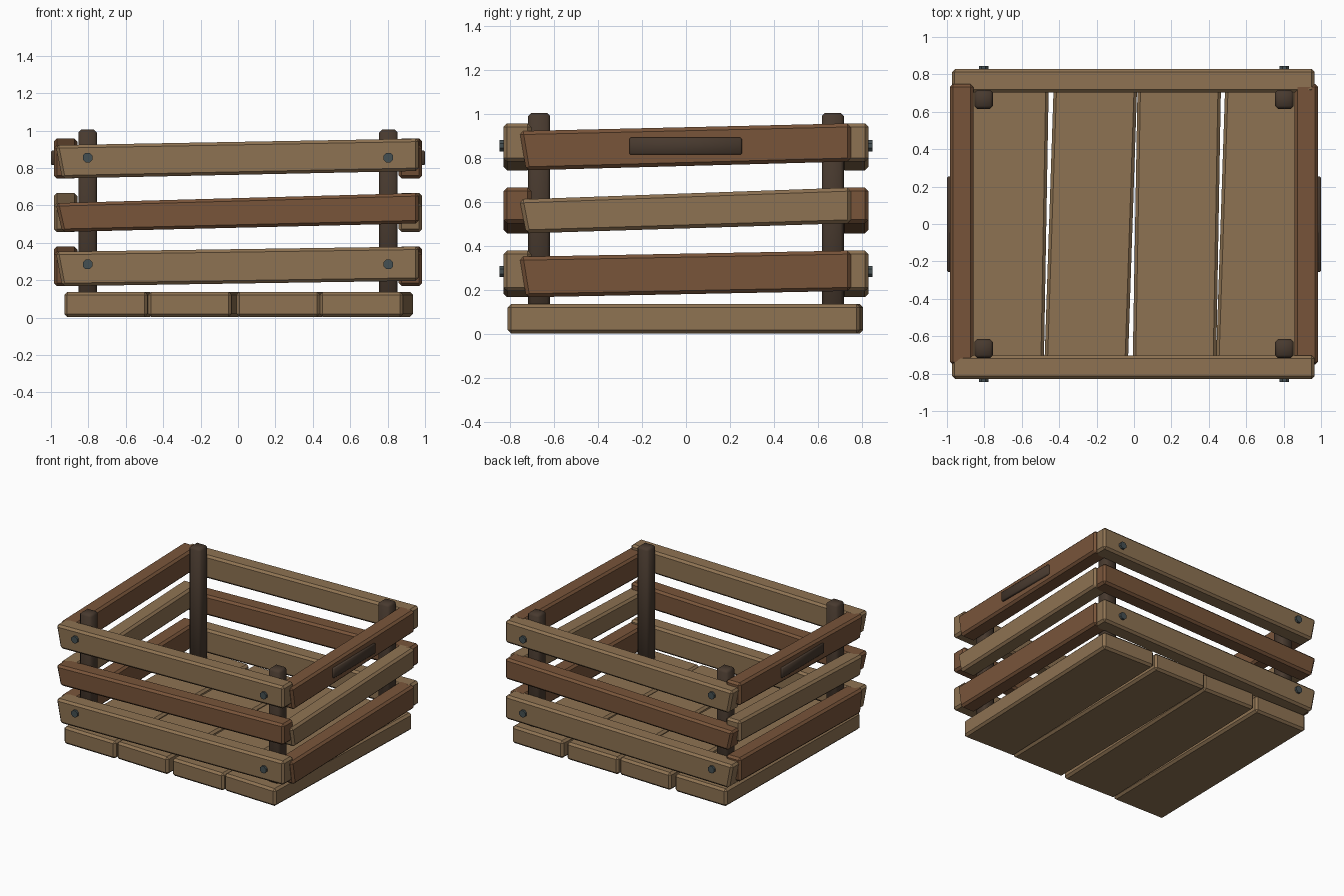
import bpy, bmesh
from math import radians, pi
from mathutils import Matrix, Vector

if "Cube" in bpy.data.objects:
    bpy.data.objects.remove(bpy.data.objects["Cube"])


def material(name, rgb):
    m = bpy.data.materials.new(name)
    m.diffuse_color = (*rgb, 1)
    m.use_nodes = True
    m.node_tree.nodes["Principled BSDF"].inputs["Base Color"].default_value = m.diffuse_color
    return m


LIGHT = material("light_wood", (0.27, 0.17, 0.085))
BROWN = material("brown_wood", (0.19, 0.09, 0.042))
DARK = material("dark_wood", (0.065, 0.042, 0.028))
METAL = material("bolt_metal", (0.06, 0.08, 0.085))


def finish(bm, name, mat, bevel=0.0, matrix=Matrix(), smooth=False):
    """Turn a bmesh into a bevelled, coloured object."""
    if bevel:
        bmesh.ops.bevel(bm, geom=bm.edges[:], offset=bevel, segments=1,
                        affect='EDGES', profile=0.5)
    bm.transform(matrix)
    bmesh.ops.recalc_face_normals(bm, faces=bm.faces[:])
    for f in bm.faces:
        f.smooth = smooth
    mesh = bpy.data.meshes.new(name)
    bm.to_mesh(mesh)
    bm.free()
    mesh.materials.append(mat)
    ob = bpy.data.objects.new(name, mesh)
    bpy.context.collection.objects.link(ob)
    return ob


def box(name, centre, size, mat, bevel, angle=0.0, smooth=False):
    bm = bmesh.new()
    bmesh.ops.create_cube(bm, size=1)
    bm.transform(Matrix.Diagonal((*size, 1)))
    m = Matrix.Translation(centre) @ Matrix.Rotation(angle, 4, 'Z')
    return finish(bm, name, mat, bevel, m, smooth)


def slat(name, ends, left, right, mat, matrix):
    """Crooked board: end heights (z0, z1), with a slanted left end."""
    bm = bmesh.new()
    (l0, l1), (r0, r1) = left, right
    x0, x1, slant = ends
    outline = [(x0 + slant, l0), (x1, r0), (x1, r1), (x0, l1)]
    face = bm.faces.new([bm.verts.new((x, -0.063, z)) for x, z in outline])
    ext = bmesh.ops.extrude_face_region(bm, geom=[face])
    moved = [g for g in ext["geom"] if isinstance(g, bmesh.types.BMVert)]
    bmesh.ops.translate(bm, verts=moved, vec=(0, 0.126, 0))
    return finish(bm, name, mat, 0.016, matrix)


# floor planks, each a little crooked
for i, (x, turn) in enumerate([(-0.692, 1.0), (-0.231, 1.9), (0.229, 1.0), (0.686, 1.9)]):
    box(f"floor_plank_{i + 1}", (x, -0.003, 0.071), (0.446, 1.60, 0.134),
        LIGHT, 0.016, -radians(turn))

# slat rows: left end heights, right end heights
rows = [((0.168, 0.352), (0.197, 0.380)),
        ((0.458, 0.612), (0.504, 0.666)),
        ((0.744, 0.922), (0.784, 0.957))]
for i, (left, right) in enumerate(rows):
    long_mat, side_mat = (BROWN, LIGHT) if i == 1 else (LIGHT, BROWN)
    for label, s in (("front", -1), ("back", 1)):
        slat(f"{label}_slat_{i + 1}", (-0.975, 0.966, 0.035), left, right,
             long_mat, Matrix.Translation((0, 0.765 * s, 0)))
    for label, s in (("left", -1), ("right", 1)):
        m = Matrix.Translation((0.922 * s, 0, 0)) @ Matrix.Rotation(pi / 2, 4, 'Z')
        slat(f"{label}_slat_{i + 1}", (-0.755, 0.748, 0.03), left, right, side_mat, m)

for sx, lr in ((-1, "left"), (1, "right")):
    # hand grip on each side
    box(f"{lr}_hand_grip", (0.978 * sx, -0.002, 0.854), (0.044, 0.51, 0.078),
        DARK, 0.006, smooth=True)
    for sy, fb in ((-1, "front"), (1, "back")):
        # corner post
        box(f"{fb}_{lr}_post", (0.804 * sx, 0.666 * sy, 0.562), (0.1, 0.1, 0.885),
            DARK, 0.015, smooth=True)
        # bolts on the top and bottom slats
        for z, tb in ((0.285, "lower"), (0.855, "upper")):
            bm = bmesh.new()
            bmesh.ops.create_cone(bm, cap_ends=True, segments=8, radius1=0.028,
                                  radius2=0.028, depth=0.04)
            m = (Matrix.Translation((0.804 * sx, 0.825 * sy, z))
                 @ Matrix.Rotation(pi / 2, 4, 'X') @ Matrix.Rotation(pi / 8, 4, 'Z'))
            finish(bm, f"{fb}_{lr}_{tb}_bolt", METAL, 0, m)
